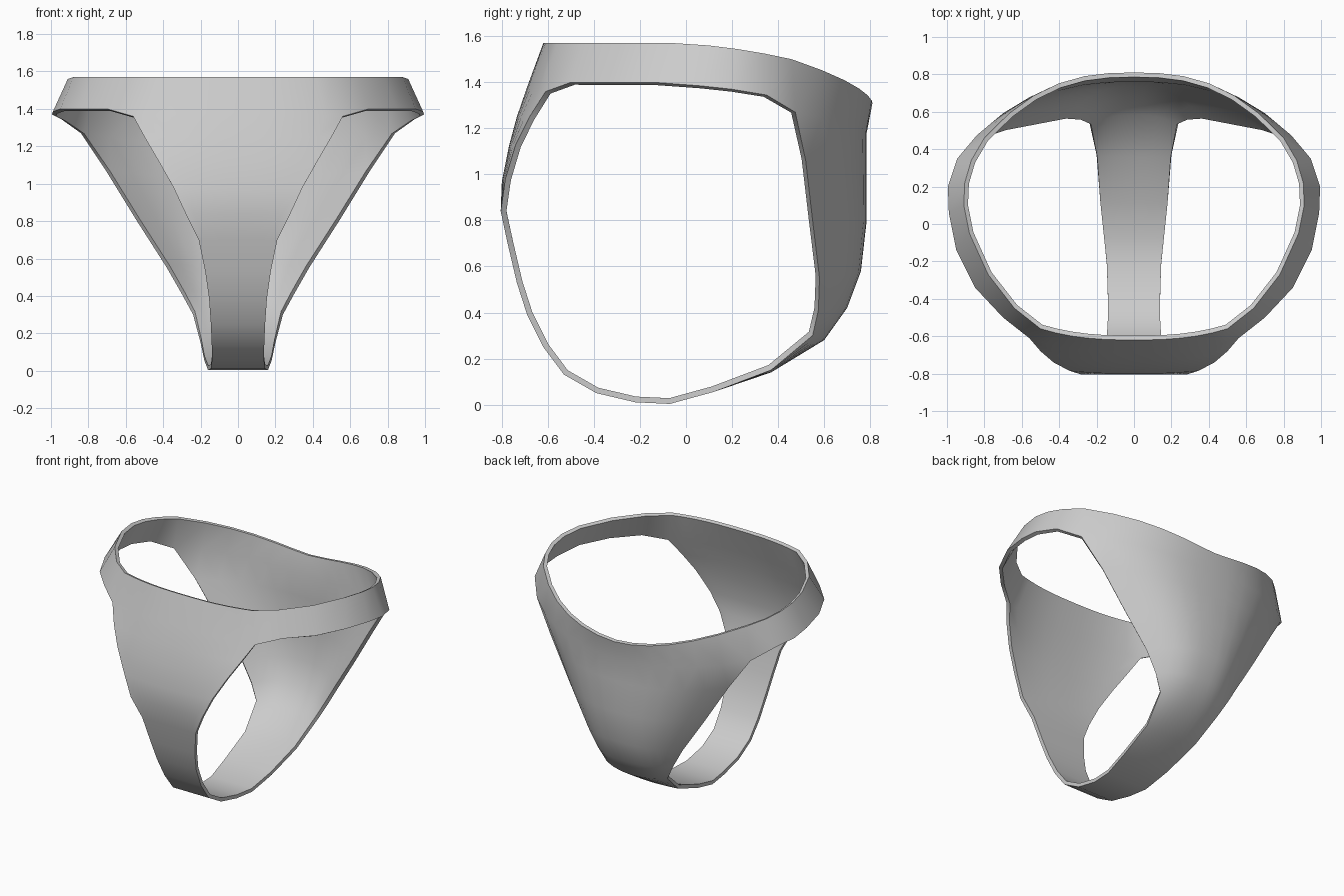
import bpy, bmesh

if "Cube" in bpy.data.objects:
    bpy.data.objects.remove(bpy.data.objects["Cube"])

# Centre strip stations, front waist -> crotch -> back waist:
# (centre y, centre z, half width[, edge y, edge z])
front = [
    (-.62, 1.57, .50, -.56, 1.57),
    (-.69, 1.38, .56, -.61, 1.36),
    (-.735, 1.25, .50, -.68, 1.25),
    (-.77, 1.12, .43, -.74, 1.13),
    (-.80, .97, .345, -.785, .98),
    (-.805, .84, .28),
    (-.775, .70, .21),
    (-.735, .53, .175),
    (-.69, .39, .155),
    (-.62, .25, .145),
]
crotch = [
    (-.53, .13, .14),
    (-.39, .05, .14),
    (-.22, .01, .145),
    (-.07, .003, .16),
    (.12, .055, .18),
    (.37, .14, .20, .37, .15),
]
back = [
    (.60, .28, .24, .55, .30),
    (.70, .42, .30, .575, .41),
    (.76, .58, .38, .58, .55),
    (.785, .80, .54, .55, .80),
    (.785, 1.02, .70, .52, 1.06),
    (.785, 1.18, .84, .475, 1.27),
    (.81, 1.31, .80, .46, 1.50),
]
# Hip band edges between the front and back panels
band_top = [(.64, -.45, 1.57), (.78, -.27, 1.57), (.88, -.05, 1.57),
            (.91, .10, 1.56), (.905, .22, 1.545), (.87, .34, 1.525)]
band_low = [(.70, -.50, 1.40), (.85, -.34, 1.40), (.95, -.14, 1.40),
            (.99, .06, 1.385), (.995, .20, 1.37), (.945, .35, 1.345)]

COLS = 6
bm = bmesh.new()


def station(yc, zc, w, ye=None, ze=None):
    """Half cross-section from the centre line to the leg edge."""
    ye = yc if ye is None else ye
    ze = zc if ze is None else ze
    row = []
    for i in range(COLS + 1):
        s = i / COLS
        row.append(bm.verts.new((w * s, yc + (ye - yc) * s ** 2.6,
                                 zc + (ze - zc) * s ** 1.6)))
    return row


def bridge(upper, lower):
    for i in range(len(upper) - 1):
        bm.faces.new((lower[i], lower[i + 1], upper[i + 1], upper[i]))


# Front panel, crotch and back panel as one strip
rows = [station(*r) for r in front + crotch + back]
for a, b in zip(rows, rows[1:]):
    bridge(a, b)

# Hip band
top = [rows[0][-1]] + [bm.verts.new(p) for p in band_top] + [rows[-1][-1]]
low = [rows[1][-1]] + [bm.verts.new(p) for p in band_low] + [rows[-2][-1]]
bridge(top, low)

mesh = bpy.data.meshes.new("briefs")
bm.to_mesh(mesh)
bm.free()
briefs = bpy.data.objects.new("briefs", mesh)
bpy.context.collection.objects.link(briefs)

# Mirror to the other side, then give the cloth thickness inward
mirror = briefs.modifiers.new("mirror", 'MIRROR')
mirror.use_clip = True
mirror.merge_threshold = 0.001
cloth = briefs.modifiers.new("cloth", 'SOLIDIFY')
cloth.thickness = 0.025
cloth.offset = -1

bpy.context.view_layer.objects.active = briefs
briefs.select_set(True)
for m in ("mirror", "cloth"):
    bpy.ops.object.modifier_apply(modifier=m)
bpy.ops.object.shade_smooth_by_angle(angle=0.9)
